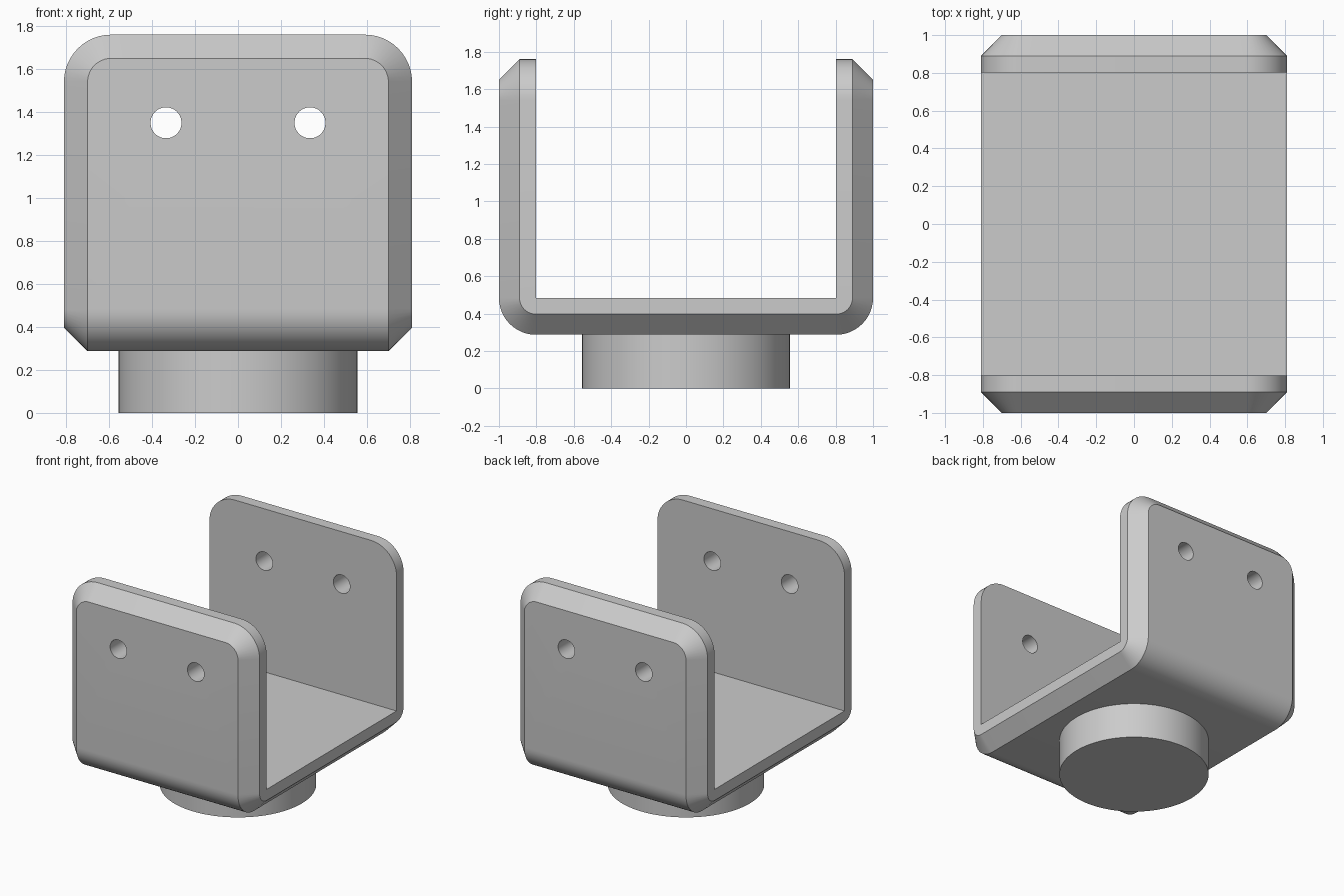
import bpy, bmesh, math

cube = bpy.data.objects.get("Cube")
if cube:
    bpy.data.objects.remove(cube, do_unlink=True)

HALF_W, TOP = 0.81, 1.76          # bracket half width and top height
INNER_Y, FLOOR = 0.803, 0.484     # inner faces of the channel
THICK, CHAMFER = 0.197, 0.11
CORNER = 0.22                     # rounding of the upper plate corners
STEPS = 12

grey = bpy.data.materials.new("plain grey")
grey.use_nodes = True
grey.diffuse_color = (0.6, 0.6, 0.6, 1)
grey.node_tree.nodes["Principled BSDF"].inputs["Base Color"].default_value = (0.6, 0.6, 0.6, 1)


def activate(obj):
    bpy.ops.object.select_all(action='DESELECT')
    obj.select_set(True)
    bpy.context.view_layer.objects.active = obj


def finish(obj):
    obj.data.materials.clear()
    obj.data.materials.append(grey)
    activate(obj)
    bpy.ops.object.shade_smooth_by_angle(angle=math.radians(30))


def half_path(offset, inset):
    """Edge points (x, y, z) from the floor bend to the plate top at +y."""
    pts = []
    for i in range(STEPS + 1):
        a = math.pi / 2 * i / STEPS
        pts.append((HALF_W - inset, INNER_Y + offset * math.sin(a),
                    FLOOR - offset * math.cos(a)))
    for i in range(STEPS + 1):
        a = math.pi / 2 * i / STEPS
        r = CORNER - inset
        pts.append((HALF_W - CORNER + r * math.cos(a), INNER_Y + offset,
                    TOP - CORNER + r * math.sin(a)))
    return pts


# Bent plate: outer inset layer, full-width layer, inner layer
bm = bmesh.new()
layers = []
for offset, inset in ((THICK, CHAMFER), (THICK - CHAMFER, 0), (0, 0)):
    half = half_path(offset, inset)
    edge = [(x, -y, z) for x, y, z in reversed(half)] + half
    left = [bm.verts.new(p) for p in edge]
    right = [bm.verts.new((-x, y, z)) for x, y, z in edge]
    layers.append((left, right))

for left, right in (layers[0], layers[2]):
    for i in range(len(left) - 1):
        bm.faces.new((left[i], left[i + 1], right[i + 1], right[i]))
for a, b in zip(layers, layers[1:]):
    ring_a, ring_b = a[0] + a[1][::-1], b[0] + b[1][::-1]
    for i in range(len(ring_a)):
        j = (i + 1) % len(ring_a)
        bm.faces.new((ring_a[i], ring_a[j], ring_b[j], ring_b[i]))
bmesh.ops.remove_doubles(bm, verts=bm.verts, dist=0.0001)
bmesh.ops.dissolve_limit(bm, angle_limit=0.002, verts=bm.verts, edges=bm.edges)
bmesh.ops.recalc_face_normals(bm, faces=bm.faces)
mesh = bpy.data.meshes.new("bracket")
bm.to_mesh(mesh)
bm.free()
bracket = bpy.data.objects.new("bracket", mesh)
bpy.context.collection.objects.link(bracket)

# Bolt holes through both upright plates
for x in (-0.335, 0.335):
    bpy.ops.mesh.primitive_cylinder_add(vertices=48, radius=0.072, depth=3,
                                        location=(x, 0, 1.35),
                                        rotation=(math.pi / 2, 0, 0))
    cutter = bpy.context.object
    cutter.hide_render = True
    mod = bracket.modifiers.new("bolt hole", 'BOOLEAN')
    mod.operation, mod.solver, mod.object = 'DIFFERENCE', 'EXACT', cutter
    activate(bracket)
    bpy.ops.object.modifier_apply(modifier=mod.name)
    bpy.data.objects.remove(cutter, do_unlink=True)
finish(bracket)

# Round foot under the floor
bpy.ops.mesh.primitive_cylinder_add(vertices=96, radius=0.555, depth=0.32,
                                    location=(0, 0, 0.16))
foot = bpy.context.object
foot.name = "round_foot"
finish(foot)
